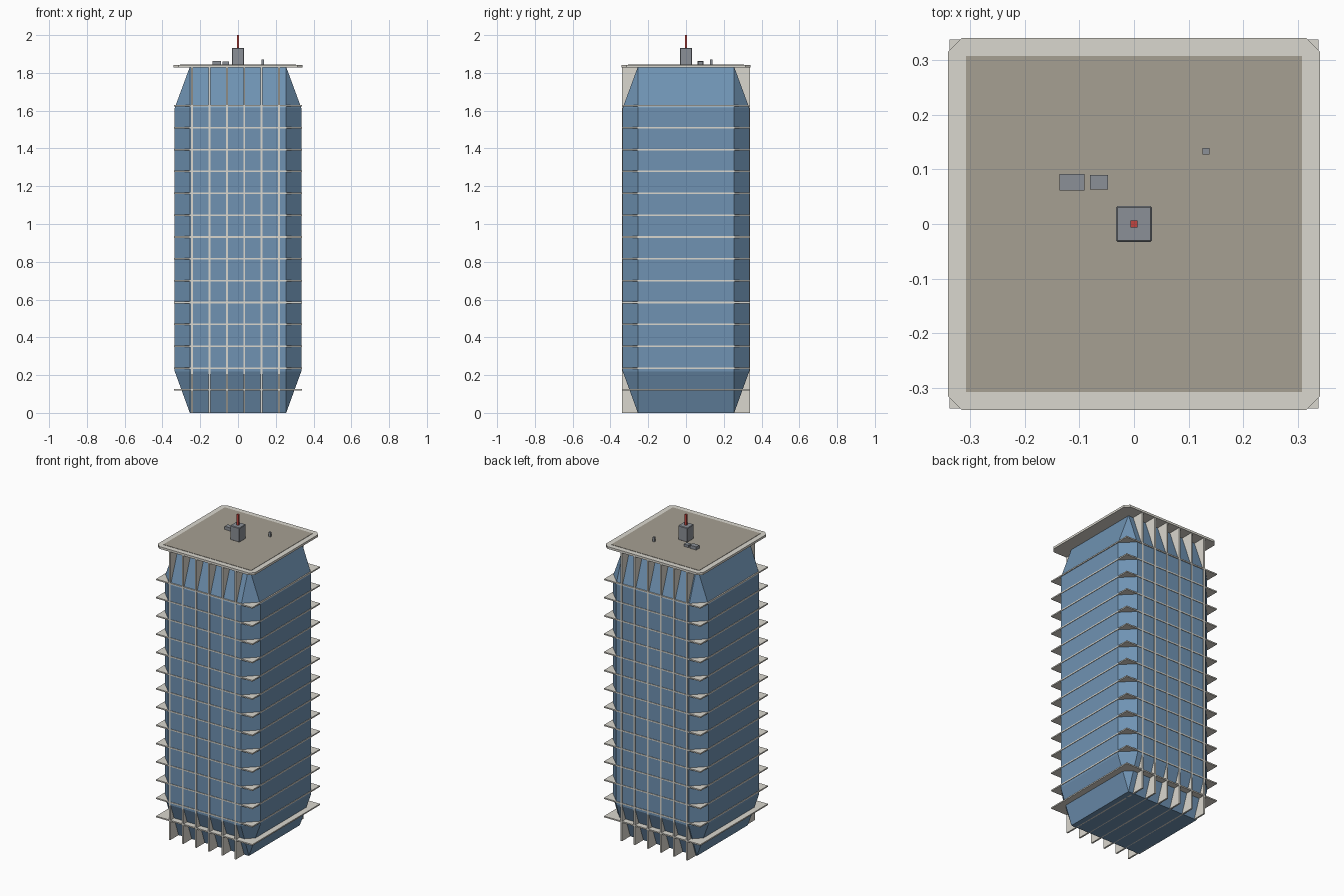
import bpy, bmesh

if "Cube" in bpy.data.objects:
    bpy.data.objects.remove(bpy.data.objects["Cube"])


def material(name, color):
    m = bpy.data.materials.new(name)
    m.diffuse_color = (*color, 1)
    m.use_nodes = True
    m.node_tree.nodes["Principled BSDF"].inputs["Base Color"].default_value = m.diffuse_color
    return m


GLASS = material("blue_glass", (0.16, 0.29, 0.45))
STONE = material("pale_stone", (0.70, 0.68, 0.62))
ROOF = material("roof_tan", (0.38, 0.35, 0.29))
METAL = material("grey_metal", (0.26, 0.28, 0.31))
RED = material("red_paint", (0.55, 0.06, 0.05))


def finish(bm, name, mat):
    bmesh.ops.recalc_face_normals(bm, faces=bm.faces)
    me = bpy.data.meshes.new(name)
    bm.to_mesh(me)
    bm.free()
    ob = bpy.data.objects.new(name, me)
    bpy.context.collection.objects.link(ob)
    me.materials.append(mat)
    return ob


def box(name, x, y, z, mat, vertical_bevel=0.0):
    """Box from (min, max) ranges, with optional chamfered upright edges."""
    bm = bmesh.new()
    bmesh.ops.create_cube(bm, size=1)
    for v in bm.verts:
        v.co = [r[0] if c < 0 else r[1] for c, r in zip(v.co, (x, y, z))]
    if vertical_bevel:
        up = [e for e in bm.edges
              if abs(e.verts[0].co.z - e.verts[1].co.z) > 1e-6]
        bmesh.ops.bevel(bm, geom=up, offset=vertical_bevel, segments=1,
                        affect='EDGES')
    return finish(bm, name, mat)


# Glass tower: octagonal shaft tapering to a square at foot and top
W, N, TOP = 0.335, 0.255, 1.832
bm = bmesh.new()
for sx in (-1, 1):
    for sy in (-1, 1):
        for z in (0, TOP):
            bm.verts.new((sx * N, sy * N, z))
        for z in (0.22, 1.615):
            bm.verts.new((sx * W, sy * N, z))
            bm.verts.new((sx * N, sy * W, z))
bmesh.ops.convex_hull(bm, input=bm.verts)
bmesh.ops.dissolve_limit(bm, angle_limit=0.02, verts=bm.verts, edges=bm.edges)
finish(bm, "glass_tower", GLASS)

# Square floor slabs
F = 0.338
for i in range(14):
    z = 0.122 + i * 0.1156
    box(f"floor_slab_{i + 1}", (-F, F), (-F, F), (z - 0.004, z + 0.004), STONE)

# Vertical fins running front to back
for i in range(6):
    x = -0.243 + i * 0.092
    box(f"vertical_fin_{i + 1}", (x - 0.005, x + 0.005), (-F, F),
        (0, TOP), STONE)

# Roof slab with clipped corners, and its inset deck
R, D = 0.341, 0.308
box("roof_slab", (-R, R), (-R, R), (1.828, 1.842), STONE, 0.026)
box("roof_deck", (-D, D), (-D, D), (1.832, 1.844), ROOF)

# Rooftop plant room with softened edges, and mast
plant = box("plant_room", (-0.033, 0.033), (-0.033, 0.033), (1.842, 1.933), METAL)
bev = plant.modifiers.new("edge_bevel", 'BEVEL')
bev.width, bev.segments = 0.003, 1
box("mast", (-0.0065, 0.0065), (-0.0065, 0.0065), (1.93, 2.0), RED)

# Small rooftop units
box("large_vent", (-0.136, -0.091), (0.061, 0.092), (1.842, 1.864), METAL)
box("small_vent", (-0.081, -0.048), (0.063, 0.09), (1.842, 1.859), METAL)
box("vent_pipe", (0.125, 0.138), (0.127, 0.139), (1.842, 1.872), METAL)
